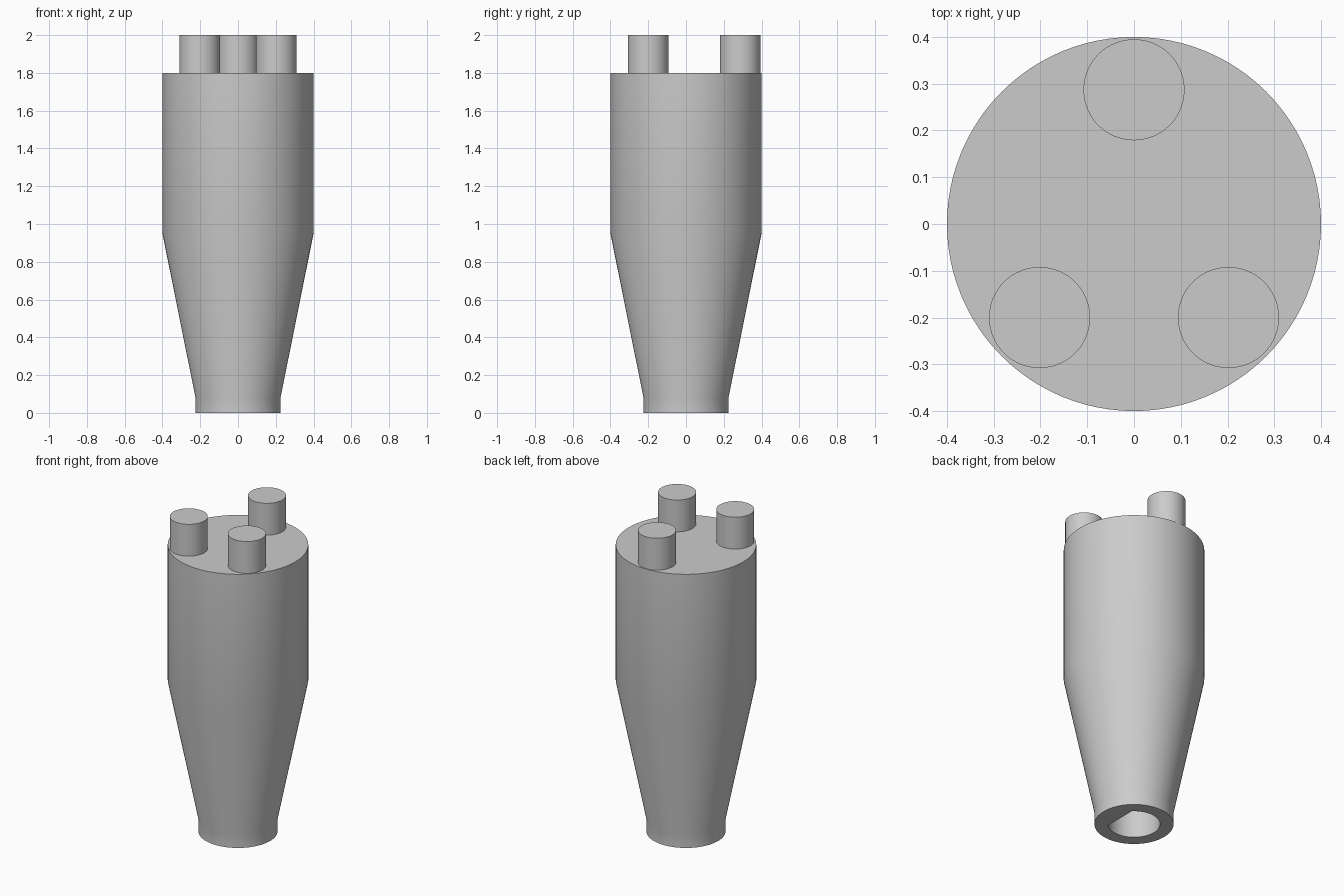
import bpy
import bmesh
from math import cos, sin, pi, radians

SEGMENTS = 96
HOLE_RADIUS = 0.148
FLAT_X = HOLE_RADIUS * cos(pi / 4)

cube = bpy.data.objects.get("Cube")
if cube:
    bpy.data.objects.remove(cube, do_unlink=True)

grey = bpy.data.materials.new("plain_grey")
grey.use_nodes = True
colour = (0.6, 0.6, 0.6, 1)
grey.diffuse_color = colour
grey.node_tree.nodes["Principled BSDF"].inputs["Base Color"].default_value = colour


def loft(name, sections, centre=(0, 0)):
    """Join rings of (radius, height, x limit) and cap both ends."""
    bm = bmesh.new()
    rings = []
    for radius, z, limit in sections:
        ring = []
        for i in range(SEGMENTS):
            a = 2 * pi * i / SEGMENTS
            x = min(radius * cos(a), limit)
            ring.append(bm.verts.new((centre[0] + x, centre[1] + radius * sin(a), z)))
        rings.append(ring)
    for low, high in zip(rings, rings[1:]):
        for i in range(SEGMENTS):
            j = (i + 1) % SEGMENTS
            bm.faces.new((low[i], low[j], high[j], high[i]))
    bm.faces.new(rings[0][::-1])
    bm.faces.new(rings[-1])
    bmesh.ops.recalc_face_normals(bm, faces=bm.faces[:])
    mesh = bpy.data.meshes.new(name)
    bm.to_mesh(mesh)
    bm.free()
    mesh.materials.append(grey)
    obj = bpy.data.objects.new(name, mesh)
    bpy.context.collection.objects.link(obj)
    bpy.ops.object.select_all(action="DESELECT")
    obj.select_set(True)
    bpy.context.view_layer.objects.active = obj
    bpy.ops.object.shade_smooth_by_angle(angle=radians(30))
    return obj


# Tapered body with a D-shaped socket rising from the underside
loft("body", [
    (HOLE_RADIUS, 0.6, FLAT_X),
    (HOLE_RADIUS, 0, FLAT_X),
    (0.225, 0, 1),
    (0.225, 0.08, 1),
    (0.4, 0.95, 1),
    (0.4, 1.8, 1),
])

# Three round pegs on the top face
pegs = {"back_peg": (0, 0.287), "left_peg": (0.202, -0.2), "right_peg": (-0.202, -0.2)}
for name, centre in pegs.items():
    loft(name, [(0.108, 1.8, 1), (0.108, 2, 1)], centre)
